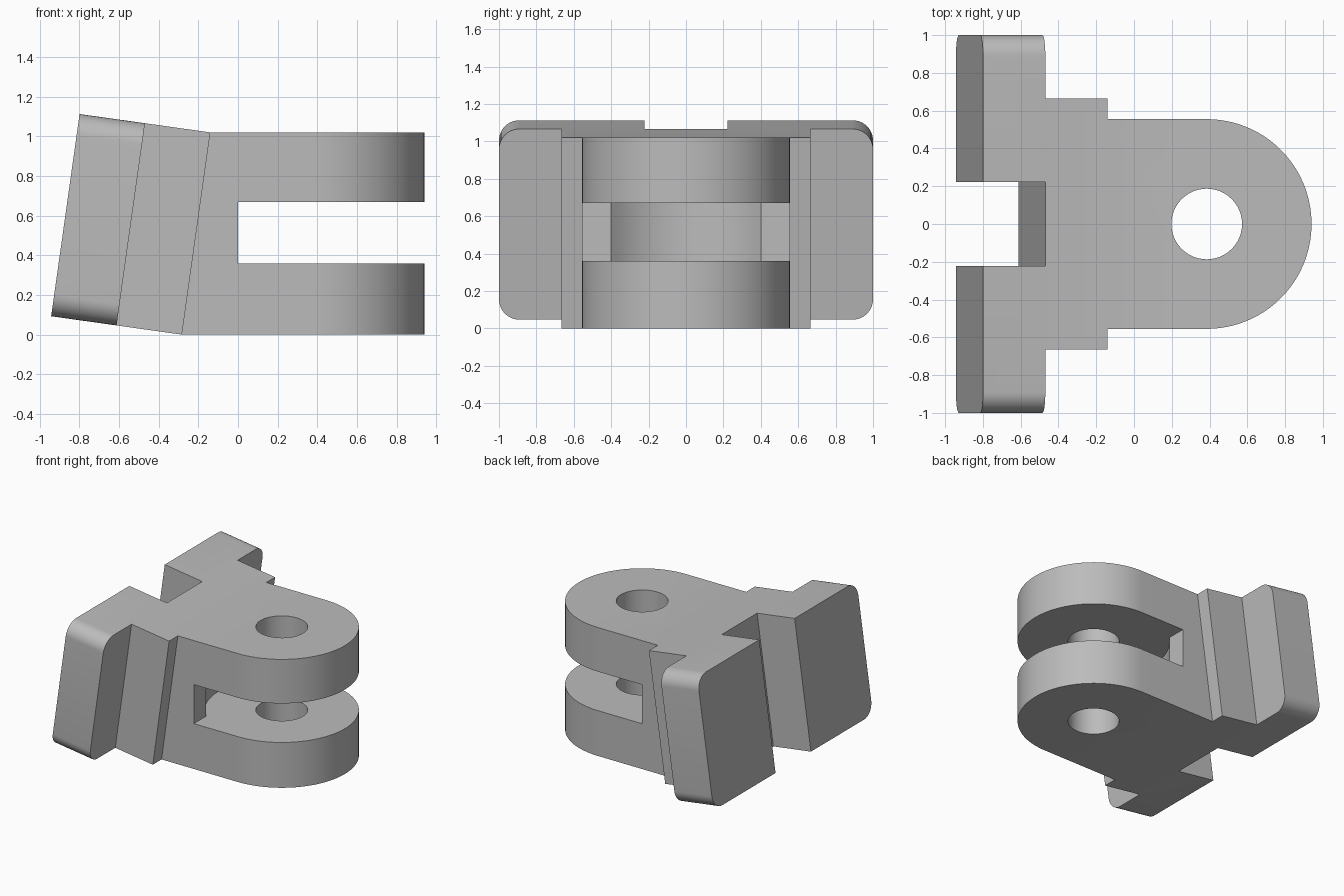
import bpy, bmesh
from math import radians, sin, cos, pi, asin
from mathutils import Matrix

old = bpy.data.objects.get("Cube")
if old:
    bpy.data.objects.remove(old, do_unlink=True)

grey = bpy.data.materials.new("plain grey")
grey.use_nodes = True
grey.diffuse_color = (0.5, 0.5, 0.5, 1)
grey.node_tree.nodes["Principled BSDF"].inputs["Base Color"].default_value = (0.5, 0.5, 0.5, 1)

TILT = radians(8)
HEIGHT = 1.02
BASE_X = -0.283          # where the tilted foot meets the floor
PIN_X, ROUND, HOLE = 0.385, 0.555, 0.187
BLOCK_Y, NOTCH_Y, STEP = 0.665, 0.222, 0.333


def arc(radius, start, end, steps):
    """Points on a circle around the pin axis."""
    return [(PIN_X + radius * cos(start + (end - start) * i / steps),
             radius * sin(start + (end - start) * i / steps)) for i in range(steps + 1)]


def prism(name, outline, z0, z1, edit=None):
    """Extrude a plan outline from z0 to z1, with an optional bmesh edit."""
    bm = bmesh.new()
    face = bm.faces.new([bm.verts.new((x, y, z0)) for x, y in outline])
    top = bmesh.ops.extrude_face_region(bm, geom=[face])["geom"]
    bmesh.ops.translate(bm, vec=(0, 0, z1 - z0),
                        verts=[g for g in top if isinstance(g, bmesh.types.BMVert)])
    if edit:
        edit(bm)
    bmesh.ops.recalc_face_normals(bm, faces=bm.faces)
    mesh = bpy.data.meshes.new(name)
    bm.to_mesh(mesh)
    bm.free()
    mesh.materials.append(grey)
    obj = bpy.data.objects.new(name, mesh)
    bpy.context.collection.objects.link(obj)
    return obj


def combine(target, other, operation):
    """Apply a boolean and drop the second object."""
    mod = target.modifiers.new(operation.lower(), "BOOLEAN")
    mod.operation, mod.object, mod.solver = operation, other, "EXACT"
    bpy.context.view_layer.objects.active = target
    bpy.ops.object.modifier_apply(modifier=mod.name)
    bpy.data.objects.remove(other, do_unlink=True)


def round_and_tilt(bm):
    """Round the outer flange corners, then lean the foot."""
    corners = [e for e in bm.edges
               if all(abs(v.co.y) > 0.99 for v in e.verts)
               and abs(e.verts[0].co.z - e.verts[1].co.z) < 0.01]
    bmesh.ops.bevel(bm, geom=corners, offset=0.11, segments=10,
                    profile=0.5, affect="EDGES")
    bm.transform(Matrix.Translation((BASE_X, 0, 0)) @ Matrix.Rotation(TILT, 4, "Y"))


def tuck_end(bm):
    """Keep the floor edge of the clevis on the foot's lower edge."""
    for v in bm.verts:
        if v.co.x < -0.2 and v.co.z < 0.01:
            v.co.x = BASE_X


# Tilted foot: stepped block with two flanges and a notch between them
half = [(0, BLOCK_Y), (-STEP, BLOCK_Y), (-STEP, 1), (-2 * STEP, 1),
        (-2 * STEP, NOTCH_Y), (-STEP, NOTCH_Y)]
foot_outline = half + [(x, -y) for x, y in reversed(half)]
foot = prism("tilted_foot", foot_outline, 0, HEIGHT / cos(TILT), round_and_tilt)

# Clevis body with a rounded end
clevis_outline = [(-0.3, -ROUND)] + arc(ROUND, -pi / 2, pi / 2, 64) + [(-0.3, ROUND)]
bracket = prism("hinge_bracket", clevis_outline, 0, HEIGHT, tuck_end)
combine(bracket, foot, "UNION")

# Slot between the arms, hollowed at the back for a rounded mating lug
reach = asin(sin(pi / 4) * 0.402 / 0.3925)
pocket = arc(ROUND, pi + reach, pi - reach, 32)
pocket[0], pocket[-1] = (0, pocket[0][1]), (0, pocket[-1][1])
slot_outline = pocket + [(0, 0.8), (1.2, 0.8), (1.2, -0.8), (0, -0.8)]
combine(bracket, prism("slot_cutter", slot_outline, 0.36, 0.67), "DIFFERENCE")

# Pin hole through both arms
combine(bracket, prism("hole_cutter", arc(HOLE, 0, 2 * pi, 48)[:-1], -0.1, 1.2), "DIFFERENCE")

bracket.select_set(True)
bpy.context.view_layer.objects.active = bracket
bpy.ops.object.shade_smooth_by_angle(angle=radians(30))
